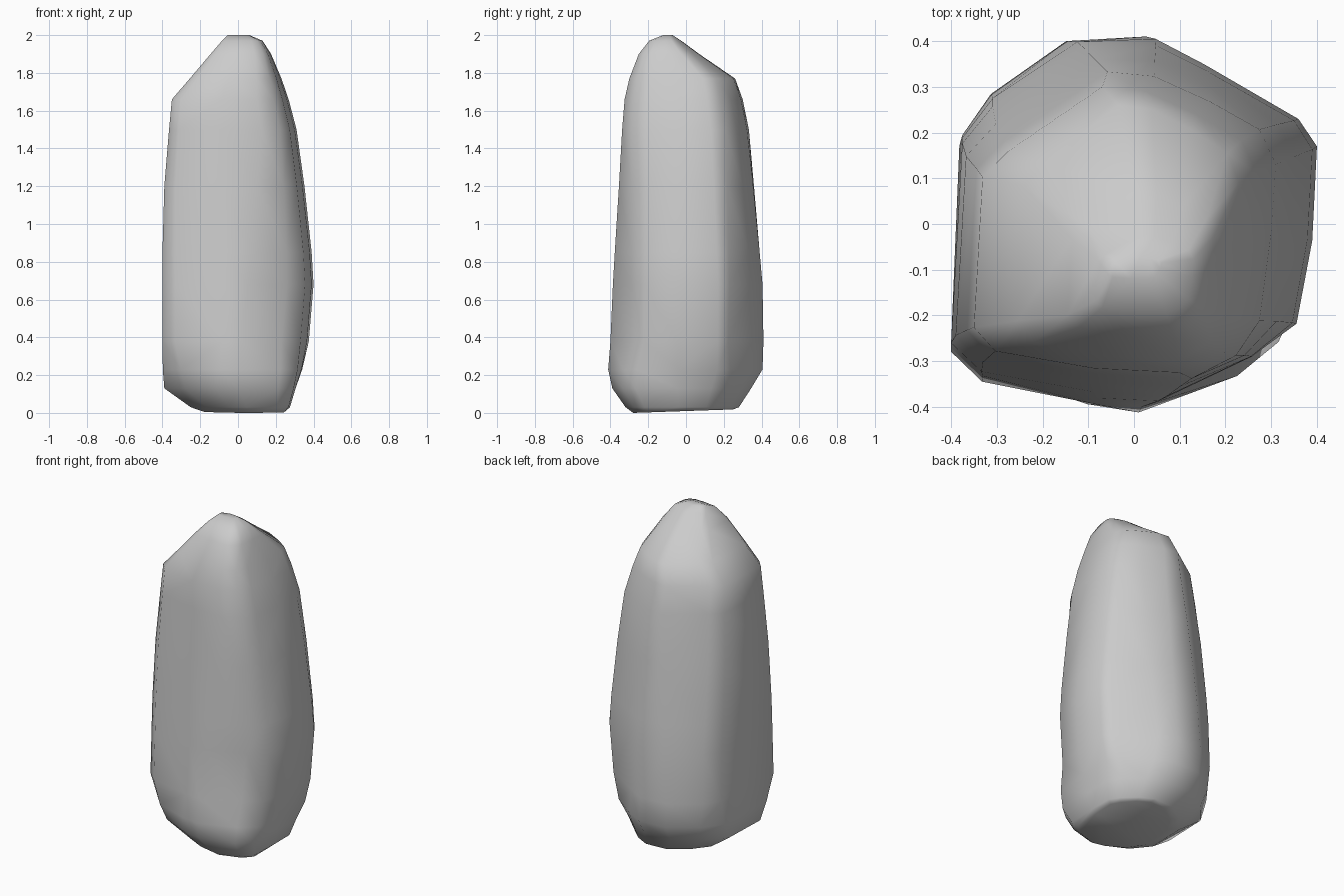
import bpy, bmesh

if "Cube" in bpy.data.objects:
    bpy.data.objects.remove(bpy.data.objects["Cube"])

# Angular plan outlines of the boulder: undercut foot, wide lower body, narrower shoulder
FOOT = [(-.39, -.17), (-.28, -.30), (-.12, -.375), (.0, -.40), (.21, -.345), (.29, -.275), (.30, -.05),
        (.30, .13), (.25, .20), (.15, .29), (.04, .345), (-.13, .335), (-.28, .24), (-.38, .12)]
LOWER = [(-.40, -.28), (-.33, -.345), (-.07, -.395), (.03, -.40), (.25, -.295), (.355, -.225), (.39, -.05),
         (.40, .165), (.36, .22), (.14, .35), (.04, .405), (-.14, .395), (-.31, .28), (-.375, .19)]
UPPER = [(-.36, -.23), (-.31, -.285), (-.08, -.325), (.12, -.335), (.215, -.285), (.265, -.21), (.29, -.02),
         (.30, .13), (.265, .205), (.16, .265), (.04, .32), (-.06, .33), (-.28, .18), (-.34, .12)]

# Slices: height, x min, x max, y min, y max
SLICES = [
    (0, -.18, .25, -.28, .25), (.03, -.25, .275, -.32, .28), (.13, -.39, .305, -.39, .345),
    (.23, -.398, .34, -.412, .405), (.38, -.40, .375, -.40, .41), (.68, -.40, .40, -.387, .405),
    (.85, -.40, .39, -.377, .39), (1.2, -.39, .352, -.355, .36), (1.5, -.365, .31, -.338, .333),
    (1.66, -.35, .268, -.325, .30), (1.77, -.255, .23, -.30, .26), (1.9, -.145, .175, -.25, .07),
    (1.97, -.085, .13, -.195, -.025), (2.0, -.055, .06, -.12, -.07)]


def fit(values, low, high):
    a, b = min(values), max(values)
    return [low + (v - a) / (b - a) * (high - low) for v in values]


def blend(a, b, t):
    t = min(1, max(0, t))
    return [(p[0] * (1 - t) + q[0] * t, p[1] * (1 - t) + q[1] * t) for p, q in zip(a, b)]


# Loft the slices into a closed stone
bm = bmesh.new()
rings = []
for z, x0, x1, y0, y1 in SLICES:
    outline = blend(blend(FOOT, LOWER, (z - .13) / .25), UPPER, (z - .5) / 1.0)
    xs = fit([p[0] for p in outline], x0, x1)
    ys = fit([p[1] for p in outline], y0, y1)
    rings.append([bm.verts.new((x, y, z)) for x, y in zip(xs, ys)])
n = len(LOWER)
for a, b in zip(rings, rings[1:]):
    for i in range(n):
        j = (i + 1) % n
        bm.faces.new((a[i], a[j], b[j], b[i]))
bm.faces.new(rings[0][::-1])
bm.faces.new(rings[-1])

# Underside rises slightly towards the back
for v in rings[0]:
    v.co.z = max(0, (v.co.y + .28) * .035)

bmesh.ops.triangulate(bm, faces=bm.faces[:])
bmesh.ops.recalc_face_normals(bm, faces=bm.faces[:])
mesh = bpy.data.meshes.new("tall_boulder")
bm.to_mesh(mesh)
bm.free()
boulder = bpy.data.objects.new("tall_boulder", mesh)
bpy.context.collection.objects.link(boulder)
bpy.context.view_layer.objects.active = boulder
boulder.select_set(True)
bpy.ops.object.shade_smooth_by_angle(angle=1.0)
